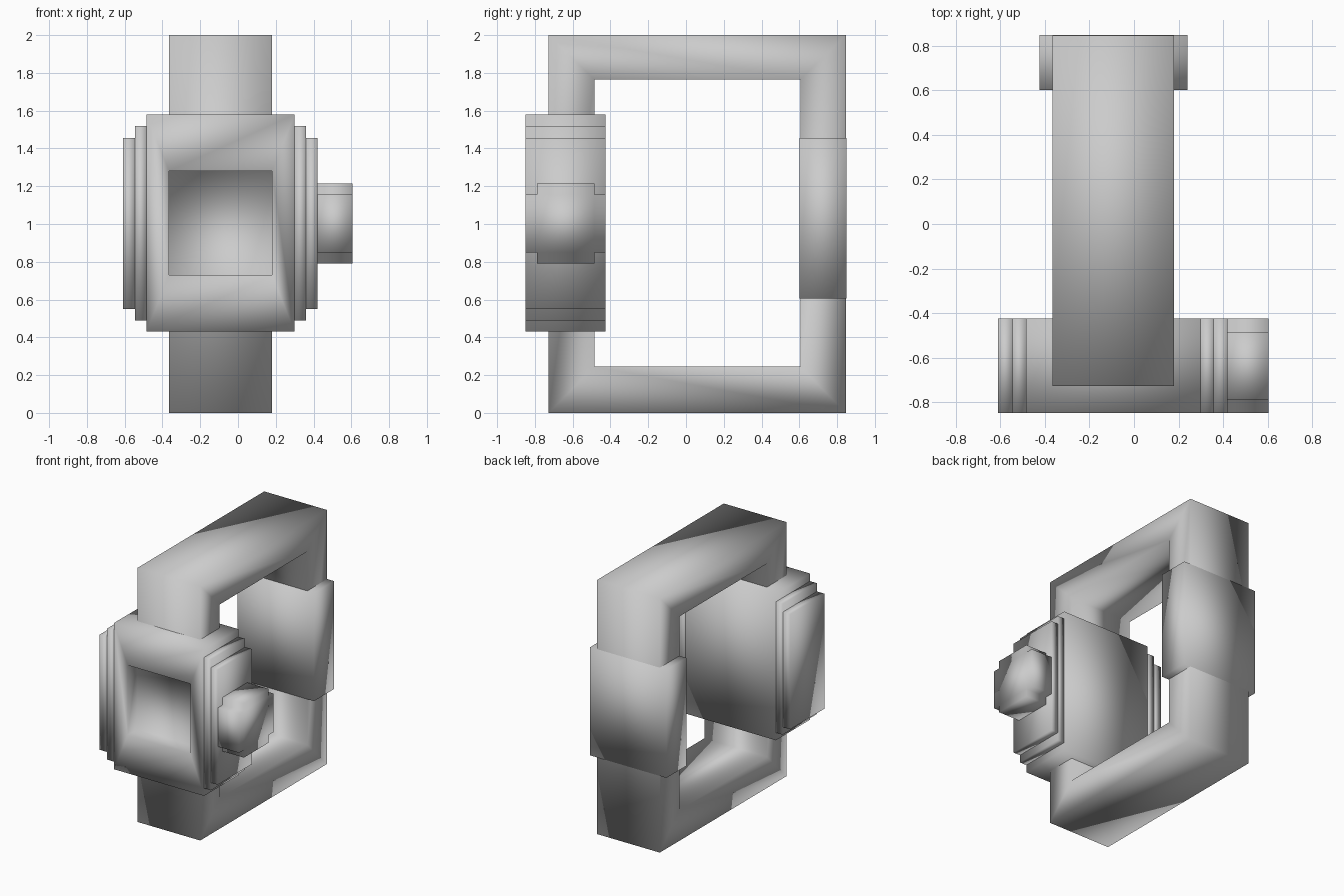
import bpy, bmesh
from mathutils import Vector

if "Cube" in bpy.data.objects:
    bpy.data.objects.remove(bpy.data.objects["Cube"])


def finish(name, bm):
    bmesh.ops.recalc_face_normals(bm, faces=bm.faces)
    me = bpy.data.meshes.new(name)
    bm.to_mesh(me)
    bm.free()
    for p in me.polygons:
        p.use_smooth = True
    ob = bpy.data.objects.new(name, me)
    bpy.context.collection.objects.link(ob)
    return ob


def box_bm(x, y, z):
    bm = bmesh.new()
    bmesh.ops.create_cube(bm, size=1)
    for v in bm.verts:
        v.co = Vector([(r[0] + r[1]) / 2 + c * (r[1] - r[0])
                       for c, r in zip(v.co, (x, y, z))])
    return bm


def box(name, x, y, z):
    return finish(name, box_bm(x, y, z))


BAND_X = (-0.365, 0.18)
CASE_Y = (-0.85, -0.425)

# Rectangular strap loop: outer and inner rectangles bridged on both sides
bm = bmesh.new()
rects = [((-0.727, 0.847), (0, 2)), ((-0.485, 0.605), (0.245, 1.765))]
loops = [[[bm.verts.new((x, y[i], z[j])) for i, j in ((0, 0), (1, 0), (1, 1), (0, 1))]
          for y, z in rects] for x in BAND_X]
for i in range(4):
    k = (i + 1) % 4
    for a, b in ((loops[0][0], loops[0][1]), (loops[0][1], loops[1][1]),
                 (loops[1][1], loops[1][0]), (loops[1][0], loops[0][0])):
        bm.faces.new((a[i], a[k], b[k], b[i]))
finish("strap", bm)

# Case with a square recess in the front
bm = box_bm((-0.485, 0.30), CASE_Y, (0.43, 1.58))
front = min(bm.faces, key=lambda f: f.calc_center_median().y)
bmesh.ops.inset_individual(bm, faces=[front], thickness=0.1)
for v in front.verts:
    v.co.x = BAND_X[0] if v.co.x < -0.09 else BAND_X[1]
    v.co.z = 0.73 if v.co.z < 1 else 1.28
floor = bmesh.ops.extrude_discrete_faces(bm, faces=[front])["faces"][0]
for v in floor.verts:
    v.co.y = -0.73
finish("case", bm)

# Stepped plates on both sides of the case
for side, spans in (("left", ((-0.545, -0.485), (-0.61, -0.545))),
                    ("right", ((0.30, 0.36), (0.36, 0.42)))):
    for label, x, z in zip(("inner", "outer"), spans, ((0.49, 1.52), (0.55, 1.455))):
        box(f"{side}_{label}_plate", x, CASE_Y, z)

# Crown: plus-shaped prism on the right side
bm = bmesh.new()
a, b = 0.2125, 0.1525
plus = [(-a, -b), (-b, -b), (-b, -a), (b, -a), (b, -b), (a, -b),
        (a, b), (b, b), (b, a), (-b, a), (-b, b), (-a, b)]
face = bm.faces.new([bm.verts.new((0.42, -0.6375 + y, 1.0025 + z)) for y, z in plus])
ext = bmesh.ops.extrude_face_region(bm, geom=[face], use_keep_orig=True)["geom"]
for v in ext:
    if isinstance(v, bmesh.types.BMVert):
        v.co.x = 0.605
finish("crown", bm)

# Clasp sleeve around the back of the strap
box("clasp", (-0.425, 0.24), (0.602, 0.85), (0.605, 1.455))
